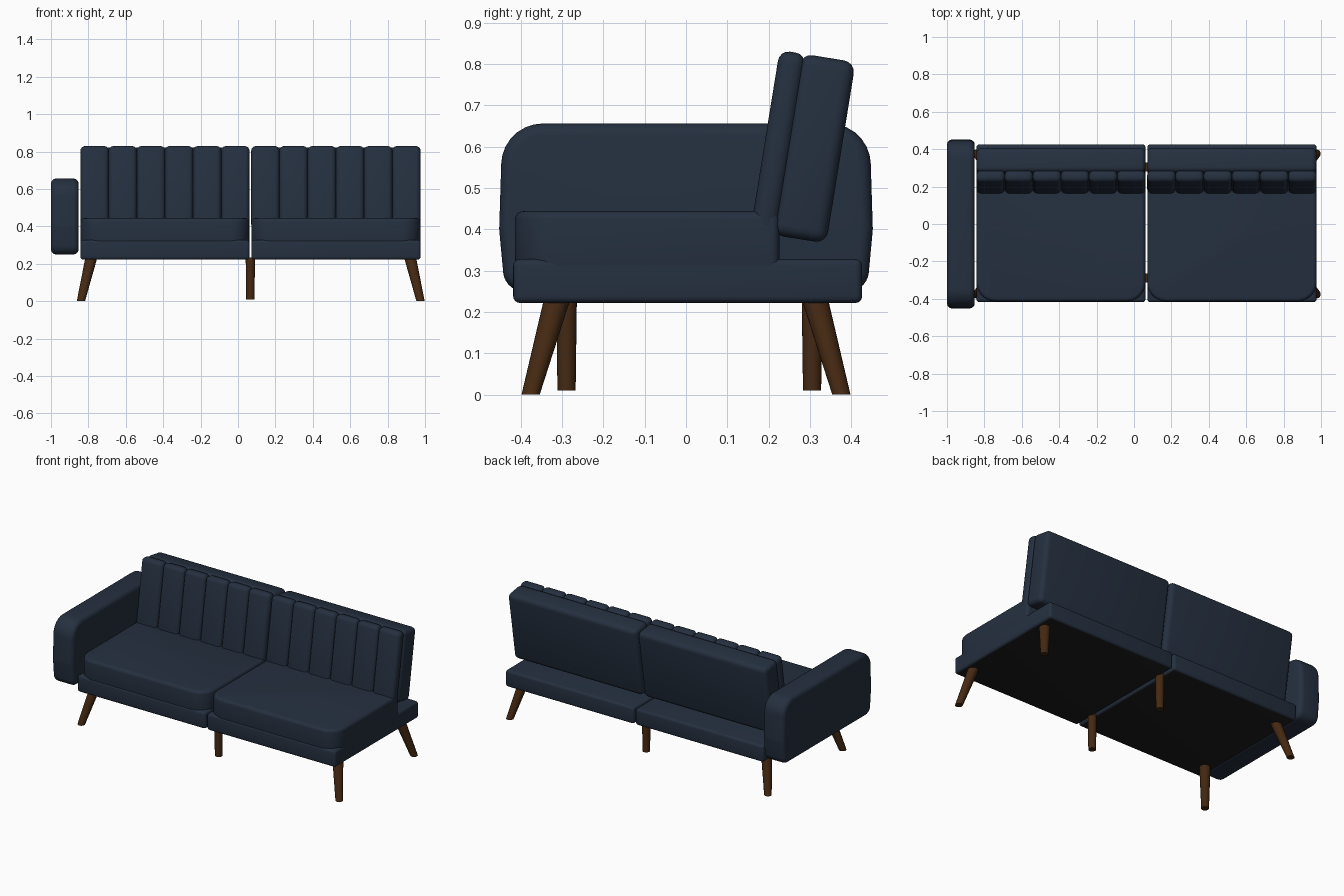
import bpy, bmesh, math
from mathutils import Vector, Matrix

if "Cube" in bpy.data.objects:
    bpy.data.objects.remove(bpy.data.objects["Cube"])


def material(name, rgb):
    m = bpy.data.materials.new(name)
    m.diffuse_color = (*rgb, 1)
    m.use_nodes = True
    m.node_tree.nodes["Principled BSDF"].inputs["Base Color"].default_value = m.diffuse_color
    return m


NAVY = material("navy fabric", (0.018, 0.029, 0.050))
WOOD = material("brown wood", (0.060, 0.022, 0.006))
BLACK = material("black lining", (0.012, 0.012, 0.012))


def finish(name, bm, mats, matrix=Matrix()):
    bmesh.ops.recalc_face_normals(bm, faces=bm.faces)
    me = bpy.data.meshes.new(name)
    bm.to_mesh(me)
    bm.free()
    for m in mats:
        me.materials.append(m)
    ob = bpy.data.objects.new(name, me)
    ob.matrix_world = matrix
    bpy.context.collection.objects.link(ob)
    bpy.ops.object.select_all(action='DESELECT')
    ob.select_set(True)
    bpy.context.view_layer.objects.active = ob
    bpy.ops.object.shade_smooth_by_angle(angle=math.radians(40))
    return ob


def bevel_sharp(bm, width, segments=4):
    bm.normal_update()
    edges = [e for e in bm.edges if e.calc_face_angle(0) > math.radians(35)]
    bmesh.ops.bevel(bm, geom=edges, offset=width, segments=segments,
                    profile=0.5, affect='EDGES', clamp_overlap=True)


def box(name, lo, hi, bevel, mats=(NAVY,), matrix=Matrix(), black_bottom=False):
    lo, hi = Vector(lo), Vector(hi)
    bm = bmesh.new()
    bmesh.ops.create_cube(bm, size=1)
    for v in bm.verts:
        v.co = Vector((lo[i] + (hi[i] - lo[i]) * (v.co[i] + 0.5) for i in range(3)))
    bevel_sharp(bm, bevel)
    if black_bottom:
        bm.normal_update()
        for f in bm.faces:
            f.material_index = 1 if f.normal.z < -0.95 else 0
    return finish(name, bm, mats, matrix)


def fillet(corners, steps=7):
    """Round each (x, y, radius) corner of a polygon with a circular arc."""
    pts, n = [], len(corners)
    for i, (x, y, r) in enumerate(corners):
        p = Vector((x, y))
        u = (Vector(corners[i - 1][:2]) - p).normalized()
        w = (Vector(corners[(i + 1) % n][:2]) - p).normalized()
        half = u.angle(w) / 2
        a, b, k = p + u * r / math.tan(half), p + w * r / math.tan(half), math.sin(half)
        for s in range(steps + 1):
            t = s / steps
            c = ((1 - t) ** 2, 2 * t * (1 - t) * k, t * t)
            pts.append((a * c[0] + p * c[1] + b * c[2]) / sum(c))
    return pts


def prism(name, points, depth, bevel):
    """Extrude points [3D] along depth and soften both rims."""
    bm = bmesh.new()
    face = bm.faces.new([bm.verts.new(p) for p in points])
    new = bmesh.ops.extrude_face_region(bm, geom=[face])["geom"]
    bmesh.ops.translate(bm, vec=depth, verts=[g for g in new if isinstance(g, bmesh.types.BMVert)])
    bmesh.ops.recalc_face_normals(bm, faces=bm.faces)
    bevel_sharp(bm, bevel)
    return finish(name, bm, (NAVY,))


def leg(name, top, bottom, r_top, r_bottom):
    """Tapered splayed leg with level ends."""
    bm = bmesh.new()
    bmesh.ops.create_cone(bm, cap_ends=True, segments=24, radius1=r_bottom, radius2=r_top, depth=1)
    a, b = Vector(bottom), Vector(top)
    for v in bm.verts:
        c = a.lerp(b, v.co.z + 0.5)
        v.co = Vector((c.x + v.co.x, c.y + v.co.y, c.z))
    finish(name, bm, (WOOD,))


# Arm on the left
arm = fillet([(-0.452, 0.40, 0.1), (-0.444, 0.656, 0.10), (0.444, 0.656, 0.10),
              (0.452, 0.40, 0.1), (0.438, 0.25, 0.05), (-0.438, 0.25, 0.05)])
prism("arm", [(-1.0, p.x, p.y) for p in arm], (0.148, 0, 0), 0.028)

# Two identical halves: base, seat cushion, tilted channelled back
tilt = math.radians(-9.2)
for side, x0, x1 in (("left", -0.842, 0.061), ("right", 0.071, 0.976)):
    box(side + "_base", (x0, -0.418, 0.222), (x1, 0.426, 0.328), 0.016,
        (NAVY, BLACK), black_bottom=True)
    seat = fillet([(x0, -0.414, 0.10), (x1, -0.414, 0.10), (x1, 0.226, 0.02), (x0, 0.226, 0.02)])
    prism(side + "_seat_cushion", [(p.x, p.y, 0.29) for p in seat], (0, 0, 0.154), 0.03)
    frame = Matrix.Translation((0, 0.283, 0.60)) @ Matrix.Rotation(tilt, 4, 'X')
    box(side + "_back_panel", (x0, -0.04, -0.222), (x1, 0.093, 0.222), 0.028, matrix=frame)
    w = (x1 - x0) / 6
    for i in range(6):
        box(f"{side}_back_channel_{i + 1}", (x0 + i * w - 0.0005, -0.093, -0.226),
            (x0 + (i + 1) * w + 0.0005, -0.028, 0.222), 0.026, matrix=frame)

# Splayed corner legs and straight middle legs
for yn, s in (("front", -1), ("back", 1)):
    for xn, k in (("left", -1), ("right", 1)):
        leg(f"{yn}_{xn}_leg", (0.068 + k * 0.853, s * 0.312, 0.23),
            (0.068 + k * 0.908, s * 0.376, 0), 0.032, 0.022)
    leg(yn + "_middle_leg", (0.066, s * 0.297 + 0.008, 0.235), (0.066, s * 0.297 + 0.008, 0.01), 0.025, 0.022)
